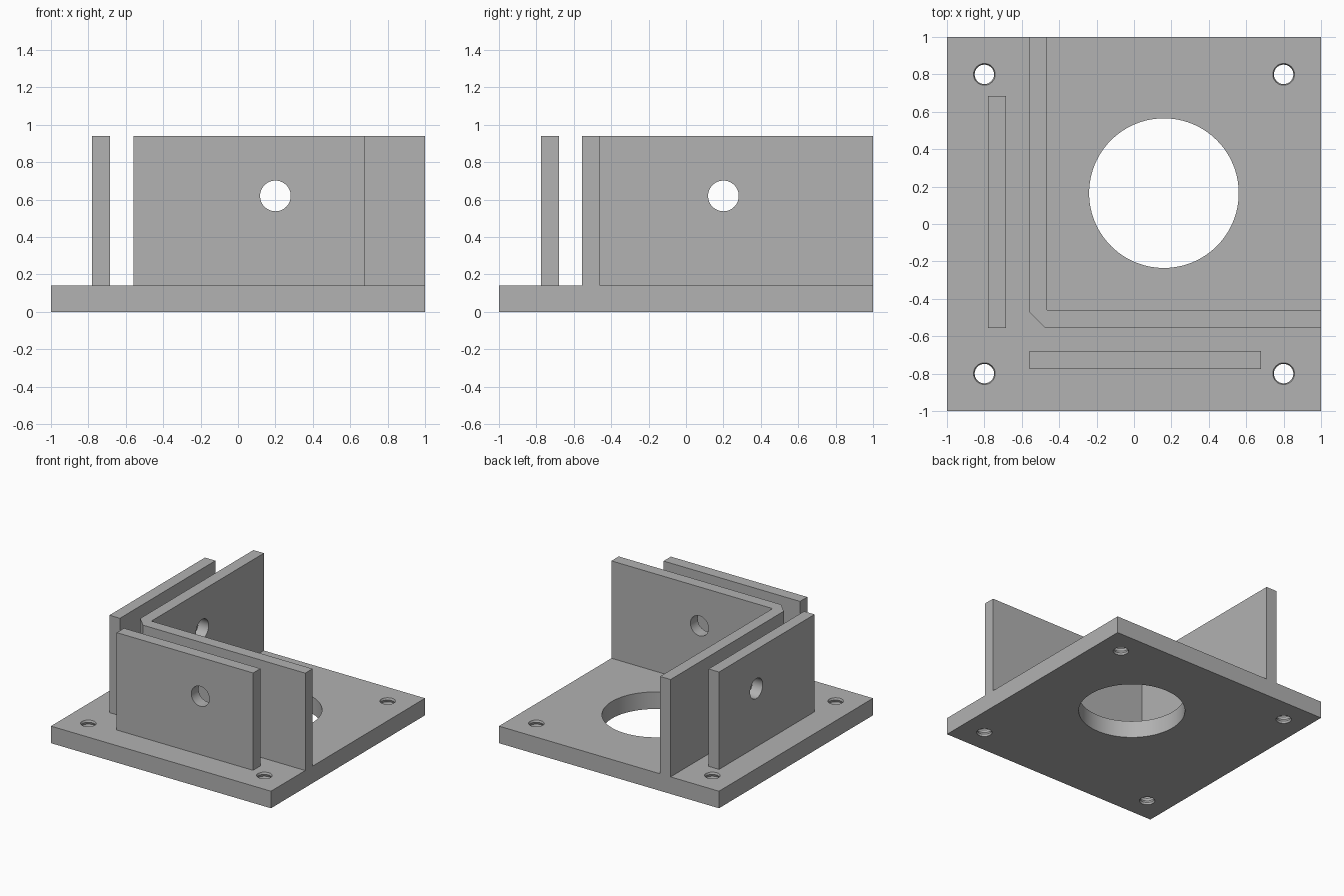
import bpy, bmesh
from math import pi, sin, cos

cube = bpy.data.objects.get("Cube")
if cube:
    bpy.data.objects.remove(cube, do_unlink=True)

grey = bpy.data.materials.new("plain grey")
grey.use_nodes = True
grey.diffuse_color = (0.445, 0.445, 0.445, 1)
grey.node_tree.nodes["Principled BSDF"].inputs["Base Color"].default_value = grey.diffuse_color

BASE_TOP, WALL_TOP = 0.14, 0.94


def add_object(name, bm):
    bmesh.ops.recalc_face_normals(bm, faces=bm.faces)
    mesh = bpy.data.meshes.new(name)
    bm.to_mesh(mesh)
    bm.free()
    mesh.materials.append(grey)
    obj = bpy.data.objects.new(name, mesh)
    bpy.context.collection.objects.link(obj)
    return obj


def prism(name, outline, z0, z1):
    """Extrude a plan outline from z0 up to z1."""
    bm = bmesh.new()
    face = bm.faces.new([bm.verts.new((x, y, z0)) for x, y in outline])
    top = bmesh.ops.extrude_face_region(bm, geom=[face])["geom"]
    verts = [v for v in top if isinstance(v, bmesh.types.BMVert)]
    bmesh.ops.translate(bm, verts=verts, vec=(0, 0, z1 - z0))
    return add_object(name, bm)


def box(name, x0, x1, y0, y1, z0, z1):
    return prism(name, [(x0, y0), (x1, y0), (x1, y1), (x0, y1)], z0, z1)


def lathe(name, profile, location, rotation=(0, 0, 0), sides=64):
    """Closed round cutter from (radius, height) pairs."""
    bm = bmesh.new()
    rings = [[bm.verts.new((r * cos(2 * pi * i / sides), r * sin(2 * pi * i / sides), z))
              for i in range(sides)] for r, z in profile]
    for low, high in zip(rings, rings[1:]):
        for i in range(sides):
            j = (i + 1) % sides
            bm.faces.new((low[i], low[j], high[j], high[i]))
    bm.faces.new(rings[0])
    bm.faces.new(rings[-1])
    obj = add_object(name, bm)
    obj.location, obj.rotation_euler = location, rotation
    obj.hide_render = True
    return obj


def cut(obj, cutters):
    bpy.context.view_layer.objects.active = obj
    for cutter in cutters:
        mod = obj.modifiers.new("hole", "BOOLEAN")
        mod.operation, mod.solver, mod.object = "DIFFERENCE", "EXACT", cutter
        bpy.ops.object.modifier_apply(modifier=mod.name)


# Main solids
base = box("base_plate", -1, 1, -1, 1, 0, BASE_TOP)
wall = prism("corner_wall", [(-0.475, -0.555), (1, -0.555), (1, -0.46), (-0.465, -0.46),
                             (-0.465, 1), (-0.56, 1), (-0.56, -0.47)], BASE_TOP, WALL_TOP)
front_plate = box("front_clamp_plate", -0.56, 0.68, -0.775, -0.68, BASE_TOP, WALL_TOP)
right_plate = box("right_clamp_plate", -0.78, -0.685, -0.555, 0.685, BASE_TOP, WALL_TOP)

# Cross holes through each wall and its clamp plate
rod = [(0.082, -0.3), (0.082, 0.3)]
front_rod = lathe("front_hole_cutter", rod, (0.2, -0.65, 0.62), (pi / 2, 0, 0))
right_rod = lathe("right_hole_cutter", rod, (-0.65, 0.2, 0.62), (0, pi / 2, 0))

# Large opening and threaded corner holes in the base
opening = lathe("opening_cutter", [(0.4, -0.1), (0.4, 0.3)], (0.16, 0.165, 0), sides=96)
thread = [(0.052 + 0.007 * (i % 2), -0.02 + 0.018 * i) for i in range(11)]
bolts = [lathe("bolt_hole_cutter", thread, (x, y, 0), sides=32)
         for x in (-0.8, 0.8) for y in (-0.8, 0.8)]

cut(base, [opening] + bolts)
cut(wall, [front_rod, right_rod])
cut(front_plate, [front_rod])
cut(right_plate, [right_rod])

for cutter in [opening, front_rod, right_rod] + bolts:
    bpy.data.objects.remove(cutter, do_unlink=True)

# Smooth round holes, crisp edges
for obj in (base, wall, front_plate, right_plate):
    bpy.ops.object.select_all(action="DESELECT")
    obj.select_set(True)
    bpy.context.view_layer.objects.active = obj
    bpy.ops.object.shade_smooth_by_angle(angle=pi / 6)
